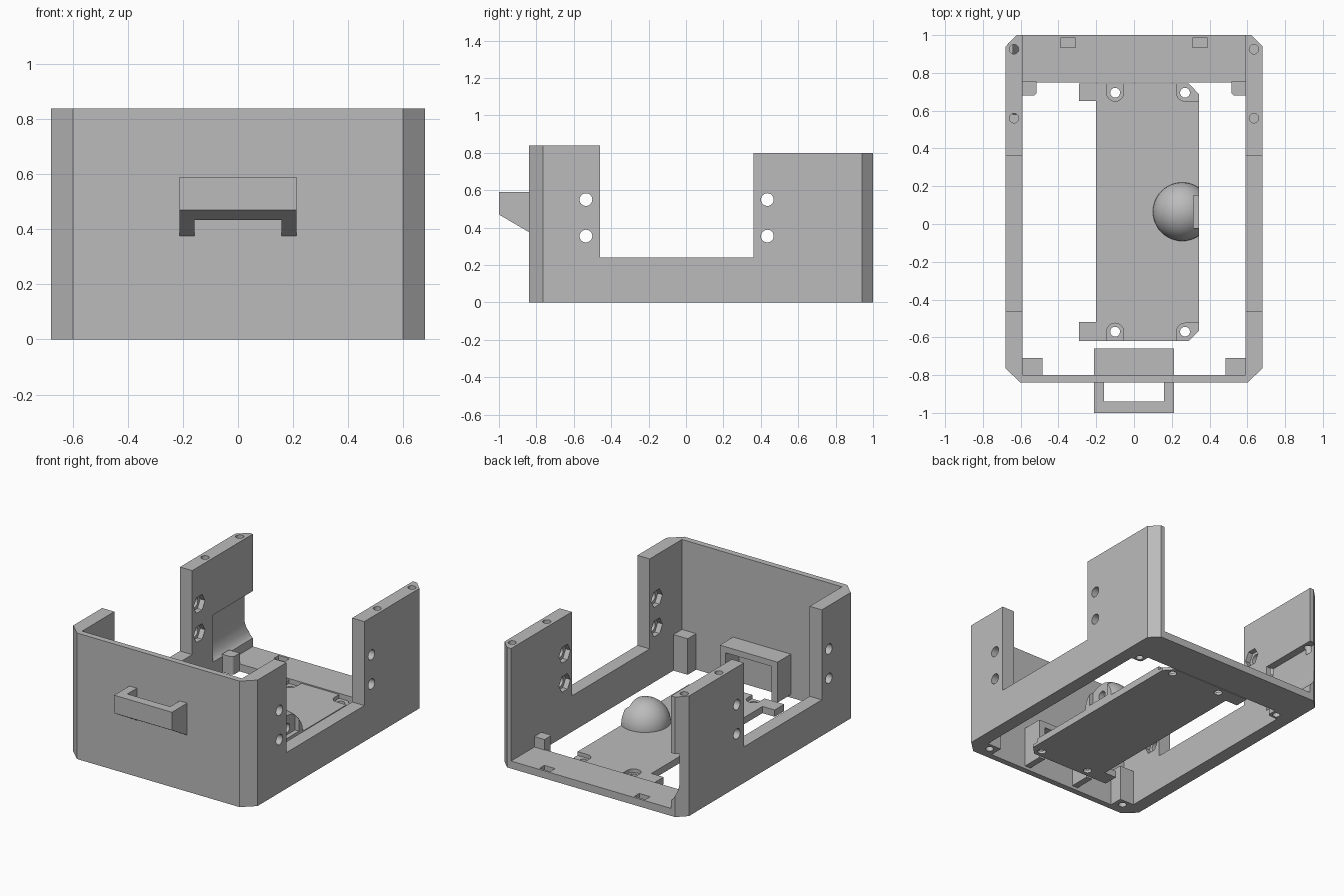
import bpy, bmesh, math
from mathutils import Matrix

cube = bpy.data.objects.get("Cube")
if cube:
    bpy.data.objects.remove(cube, do_unlink=True)

grey = bpy.data.materials.new("plain grey")
grey.use_nodes = True
grey.diffuse_color = (0.5, 0.5, 0.5, 1)
grey.node_tree.nodes["Principled BSDF"].inputs["Base Color"].default_value = (0.5, 0.5, 0.5, 1)


def make(name, bm):
    bmesh.ops.recalc_face_normals(bm, faces=bm.faces[:])
    mesh = bpy.data.meshes.new(name)
    bm.to_mesh(mesh)
    bm.free()
    mesh.materials.append(grey)
    ob = bpy.data.objects.new(name, mesh)
    bpy.context.collection.objects.link(ob)
    return ob


def prism(name, points, lo, hi, axis="z"):
    """Extrude a flat outline along an axis; outline is (x,y), (y,z) or (x,z)."""
    place = {"z": lambda a, b, c: (a, b, c),
             "x": lambda a, b, c: (c, a, b),
             "y": lambda a, b, c: (a, c, b)}[axis]
    bm = bmesh.new()
    face = bm.faces.new([bm.verts.new(place(a, b, lo)) for a, b in points])
    new = bmesh.ops.extrude_face_region(bm, geom=[face])["geom"]
    verts = [g for g in new if isinstance(g, bmesh.types.BMVert)]
    bmesh.ops.translate(bm, verts=verts, vec=place(0, 0, hi - lo))
    return make(name, bm)


def box(name, x0, x1, y0, y1, z0, z1):
    return prism(name, [(x0, y0), (x1, y0), (x1, y1), (x0, y1)], z0, z1)


def rod(name, a, b, r, lo, hi, axis="z", sides=24):
    ring = [(a + r * math.cos(math.tau * i / sides), b + r * math.sin(math.tau * i / sides))
            for i in range(sides)]
    return prism(name, ring, lo, hi, axis)


def combine(ob, other, operation="DIFFERENCE"):
    other.hide_render = True
    mod = ob.modifiers.new("cut", "BOOLEAN")
    mod.object, mod.operation, mod.solver = other, operation, "EXACT"
    bpy.context.view_layer.objects.active = ob
    bpy.ops.object.modifier_apply(modifier=mod.name)
    bpy.data.objects.remove(other, do_unlink=True)


def smooth(ob):
    bpy.ops.object.select_all(action="DESELECT")
    ob.select_set(True)
    bpy.context.view_layer.objects.active = ob
    bpy.ops.object.shade_smooth_by_angle(angle=math.radians(32))


# Frame: chamfered block hollowed out, with open back and side gaps
half = [(0.60, -0.84), (0.68, -0.765), (0.68, 0.94), (0.62, 1.0)]
frame = prism("frame", half + [(-x, y) for x, y in reversed(half)], 0, 0.84)
combine(frame, box("c", -0.59, 0.59, -0.80, 0.75, -0.1, 1))
combine(frame, box("c", -0.59, 0.59, 0.70, 1.1, 0.05, 1))
combine(frame, box("c", -1, 1, -0.46, 0.36, 0.24, 1))
combine(frame, box("c", -1, 1, 0.30, 1.1, 0.80, 1))

# Cable recess inside the back post on the -x side, with a curved floor
recess = [(-0.57, 0.42), (-0.64, 0.42)]
recess += [(-0.57 - 0.07 * math.cos(t * math.pi / 16), 0.24 - 0.14 * math.sin(t * math.pi / 16))
           for t in range(9)]
combine(frame, prism("c", recess, 0.58, 1.1, "y"))

# Side bolt holes with hexagonal nut pockets, vertical holes, bar slots
for s in (-1, 1):
    for y in (-0.535, 0.435):
        for z in (0.355, 0.55):
            combine(frame, rod("c", y, z, 0.034, min(s * 0.5, s * 0.8), max(s * 0.5, s * 0.8), "x"))
            combine(frame, rod("c", y, z, 0.06, min(s * 0.5, s * 0.625), max(s * 0.5, s * 0.625), "x", 6))
    for y in (0.56, 0.925):
        combine(frame, rod("c", s * 0.635, y, 0.025, 0.38, 0.9))
    combine(frame, box("c", s * 0.35 - 0.04, s * 0.35 + 0.04, 0.935, 0.985, 0.015, 0.1))
smooth(frame)

# Screw blocks in the inner corners
for s, side in ((-1, "right"), (1, "left")):
    front = box("front_block_" + side, min(s * 0.485, s * 0.595), max(s * 0.485, s * 0.595),
                -0.805, -0.71, 0, 0.24)
    combine(front, rod("c", s * 0.54, -0.755, 0.025, -0.1, 0.12))
    outline = [(s * 0.595, 0.755), (s * 0.595, 0.68)]
    outline += [(s * (0.535 - 0.02 * math.sin(t * math.pi / 8)), 0.70 - 0.02 * math.cos(t * math.pi / 8))
                for t in range(5)] + [(s * 0.515, 0.755)]
    back = prism("back_block_" + side, outline, 0, 0.12)
    combine(back, rod("c", s * 0.555, 0.715, 0.023, -0.1, 0.08))

# Handle on the front wall, with a sloping underside
handle = prism("handle", [(-0.838, 0.375), (-1, 0.47), (-1, 0.59), (-0.838, 0.59)], -0.213, 0.213, "x")
combine(handle, box("c", -0.158, 0.158, -0.94, -0.8, 0.2, 0.7))

# Arched bracket behind the front wall
bracket = box("inner_bracket", -0.213, 0.213, -0.802, -0.66, 0.02, 0.29)
combine(bracket, box("c", -0.17, 0.17, -0.9, -0.6, -0.1, 0.25))

# Floor plate with side tabs and clipped corners
plate = prism("floor_plate", [
    (-0.29, -0.62), (0.29, -0.62), (0.345, -0.565), (0.345, 0.685), (0.29, 0.745), (-0.29, 0.745),
    (-0.29, 0.65), (-0.2, 0.65), (-0.2, -0.52), (-0.29, -0.52)], 0, 0.045)
for y, s in ((0.695, 1), (-0.57, -1)):
    for x in (-0.10, 0.27):
        combine(plate, rod("c", x, y, 0.045, 0.02, 0.1))
        combine(plate, box("c", x - 0.045, x + 0.045, min(y, y + s * 0.1), max(y, y + s * 0.1), 0.02, 0.1))
        combine(plate, rod("c", x, y, 0.026, -0.1, 0.1))
    combine(plate, box("c", 0.27, 0.4, y - 0.045, y + 0.045, 0.02, 0.1))

# Half dome with a flat, slotted side
bm = bmesh.new()
bmesh.ops.create_uvsphere(bm, u_segments=48, v_segments=24, radius=0.155,
                          matrix=Matrix.Translation((0.255, 0.065, 0.045)))
dome = make("dome", bm)
combine(dome, box("c", 0, 0.6, -0.2, 0.3, -0.3, 0.04))
combine(dome, box("c", 0.345, 0.6, -0.2, 0.3, -0.3, 0.4))
combine(dome, box("c", 0.315, 0.4, -0.02, 0.15, 0.06, 0.4))
combine(dome, rod("c", 0.065, 0.105, 0.03, 0.24, 0.4, "x"))
smooth(dome)
